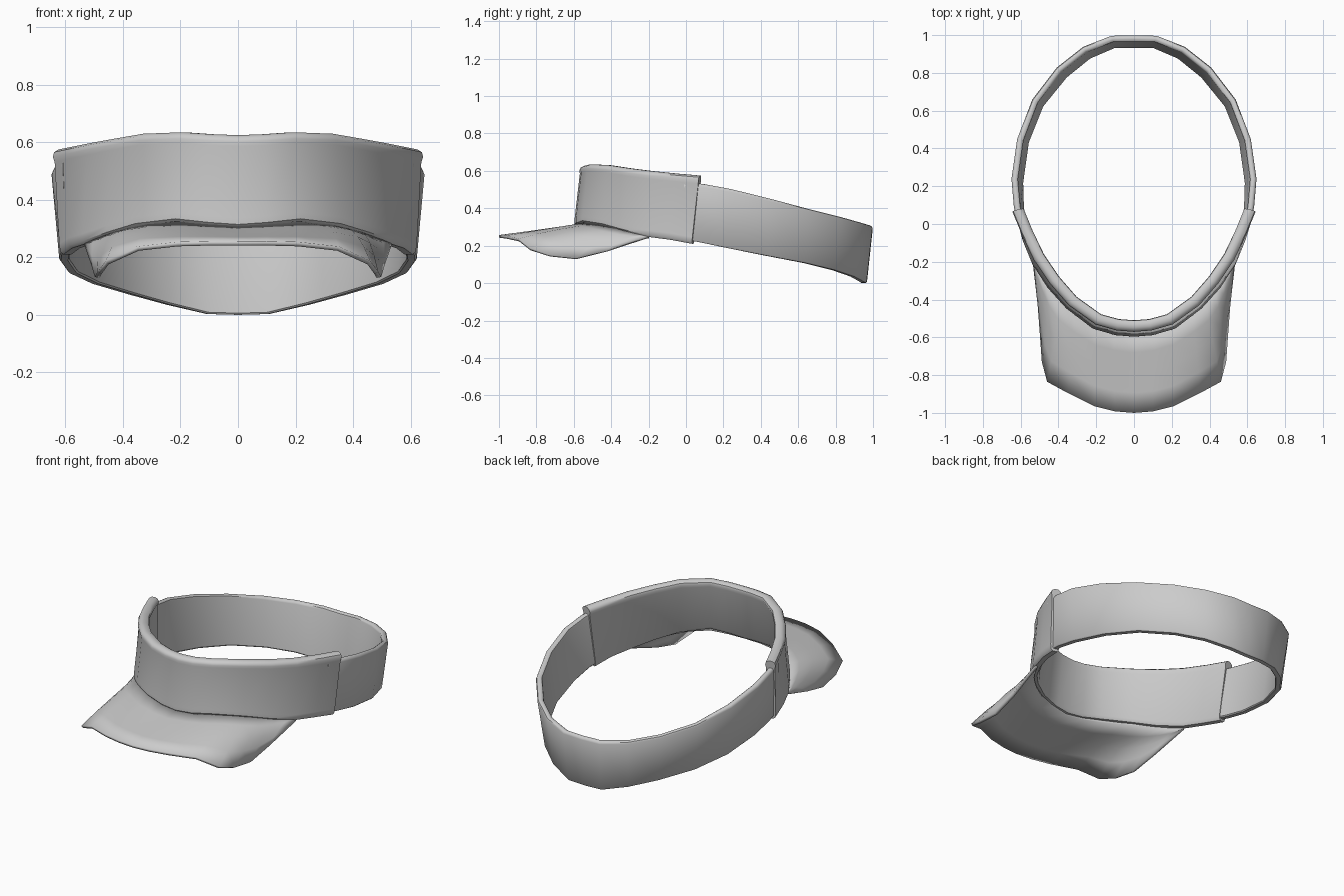
import bpy, bmesh
from mathutils import Vector

if "Cube" in bpy.data.objects:
    bpy.data.objects.remove(bpy.data.objects["Cube"])


def finish(name, bm, angle=0.7):
    bmesh.ops.recalc_face_normals(bm, faces=bm.faces)
    mesh = bpy.data.meshes.new(name)
    bm.to_mesh(mesh)
    bm.free()
    obj = bpy.data.objects.new(name, mesh)
    bpy.context.collection.objects.link(obj)
    bpy.ops.object.select_all(action='DESELECT')
    obj.select_set(True)
    bpy.context.view_layer.objects.active = obj
    bpy.ops.object.shade_smooth_by_angle(angle=angle)
    return obj


def mirrored(half, axes=(0,)):
    """Half list starting on the centre line -> full left-to-right list."""
    left = [tuple(-v if i in axes else v for i, v in enumerate(p)) for p in half[1:]]
    return left[::-1] + list(half)


def band(name, half, thick, profile):
    """Sweep a (depth, height) profile along bottom/top outer edge pairs."""
    path = mirrored(half, (0, 3))
    bot = [Vector(p[:3]) for p in path]
    top = [Vector(p[3:]) for p in path]
    bm = bmesh.new()
    rings = []
    for i in range(len(path)):
        t = bot[min(i + 1, len(bot) - 1)] - bot[max(i - 1, 0)]
        inward = Vector((-t.y, t.x, 0)).normalized()
        if inward.dot(Vector((0, 0.2, 0)) - Vector((bot[i].x, bot[i].y, 0))) < 0:
            inward.negate()
        rings.append([bm.verts.new(bot[i].lerp(top[i], h) + inward * d * thick)
                      for d, h in profile])
    n = len(profile)
    for a, b in zip(rings, rings[1:]):
        for k in range(n):
            bm.faces.new((a[k], a[(k + 1) % n], b[(k + 1) % n], b[k]))
    bm.faces.new(rings[0])
    bm.faces.new(rings[-1])
    return finish(name, bm)


# Front band: outer bottom xyz, outer top xyz, from centre to the side end
front = [
    (0, -.600, .305, 0, -.563, .625),
    (.10, -.592, .312, .09, -.556, .628),
    (.22, -.557, .325, .20, -.525, .635),
    (.36, -.450, .308, .34, -.425, .630),
    (.46, -.340, .277, .44, -.310, .613),
    (.54, -.215, .248, .525, -.185, .598),
    (.59, -.090, .232, .590, -.050, .585),
    (.62, .030, .210, .640, .070, .575),
]
rim_profile = [(.05, .03), (0, .10), (0, .88), (-.1, .93), (.0, .975), (.3, 1),
               (.7, 1), (1, .97), (1.08, .93), (1, .88), (1, .05), (.8, 0), (.25, 0)]
band("front_band", front, .052, rim_profile)

# Back strap: from rear centre forward, ends tucked inside the front band
rear = [
    (0, .967, 0, 0, 1.0, .305),
    (.11, .965, .003, .12, .998, .308),
    (.25, .905, .035, .27, .940, .325),
    (.38, .800, .070, .41, .830, .355),
    (.51, .640, .108, .54, .660, .397),
    (.59, .440, .145, .62, .450, .452),
    (.621, .220, .188, .65, .240, .503),
    (.617, .080, .217, .637, .090, .530),
    (.598, -.020, .235, .610, -.010, .540),
]
strap_profile = [(0, .02), (0, .95), (.15, .985), (.4, 1), (.7, 1), (.95, .98),
                 (1, .95), (1, .02), (.85, 0), (.15, 0)]
band("back_strap", rear, .035, strap_profile)

# Brim: inner edge hidden in the band, outer edge drooping at the sides
inner = [(0, -.575, .312), (.11, -.560, .318), (.21, -.530, .325), (.31, -.460, .318),
         (.375, -.400, .305), (.43, -.345, .290), (.47, -.295, .275),
         (.505, -.245, .262), (.53, -.200, .252)]
outer = [(0, -1.0, .257), (.10, -.992, .257), (.21, -.965, .254), (.35, -.895, .238),
         (.46, -.835, .188), (.488, -.730, .150), (.498, -.590, .132),
         (.510, -.430, .172), (.535, -.215, .245)]
lift = [0, 0, 0, .01, .025, .03, .03, .015, 0]
bm = bmesh.new()
rows = []
for a, b, up in zip(mirrored(inner), mirrored(outer), lift[:0:-1] + lift):
    rows.append([bm.verts.new(Vector(a).lerp(Vector(b), s)
                              + Vector((0, 0, up * 4 * s * (1 - s))))
                 for s in (0, .25, .5, .75, 1)])
for a, b in zip(rows, rows[1:]):
    for k in range(4):
        bm.faces.new((a[k], a[k + 1], b[k + 1], b[k]))
brim = finish("brim", bm)
if brim.data.polygons[len(brim.data.polygons) // 2].normal.z < 0:
    brim.data.flip_normals()
shell = brim.modifiers.new("thickness", 'SOLIDIFY')
shell.thickness = .016
shell.offset = -1
